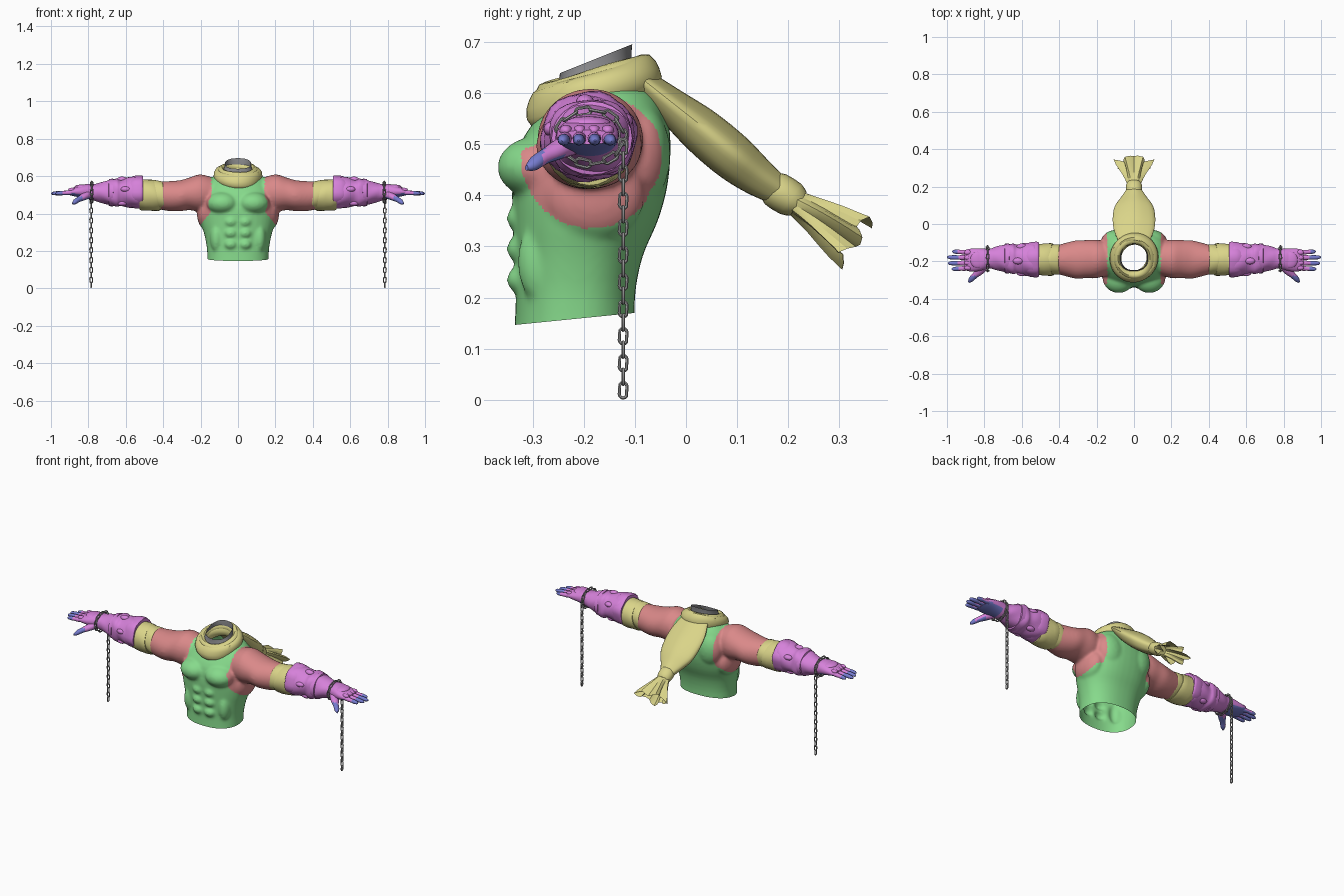
import bpy, bmesh, math
from mathutils import Vector, Matrix

if "Cube" in bpy.data.objects:
    bpy.data.objects.remove(bpy.data.objects["Cube"])

def mat(name, r, g, b):
    m = bpy.data.materials.new(name)
    m.diffuse_color = (r, g, b, 1)
    m.use_nodes = True
    m.node_tree.nodes["Principled BSDF"].inputs["Base Color"].default_value = m.diffuse_color
    return m

GREEN = mat("shirt_green", .24, .70, .26)
RED = mat("sleeve_red", .70, .25, .25)
PINK = mat("glove_pink", .67, .22, .70)
YELLOW = mat("cloth_yellow", .70, .66, .25)
BLUE = mat("finger_blue", .18, .20, .62)
GREY = mat("neck_grey", .25, .25, .26)
STEEL = mat("chain_grey", .32, .32, .32)
X, Y, Z = Vector((1, 0, 0)), Vector((0, 1, 0)), Vector((0, 0, 1))

def catmull(secs, k):
    """Resample section tuples along a smooth curve."""
    out, n = [], len(secs)
    for i in range(n - 1):
        q = [secs[max(i - 1, 0)], secs[i], secs[i + 1], secs[min(i + 2, n - 1)]]
        for j in range(k):
            t = j / k
            out.append([.5 * (2 * b + (c - a) * t + (2 * a - 5 * b + 4 * c - d) * t * t
                              + (3 * b - a - 3 * c + d) * t ** 3) for a, b, c, d in zip(*q)])
    return out + [list(secs[-1])]

def loft(bm, secs, u, v, n=24, k=3, power=2.0, caps=True, wobble=None):
    """Skin sections (x, y, z, half size along u, half size along v)."""
    rings = []
    for x, y, z, a, b in catmull(secs, k):
        ring = []
        for i in range(n):
            t = 2 * math.pi * i / n
            c, s = math.cos(t), math.sin(t)
            f = wobble(t, x, y) if wobble else 1
            c = math.copysign(abs(c) ** (2 / power), c) * a * f
            s = math.copysign(abs(s) ** (2 / power), s) * b * f
            ring.append(bm.verts.new(Vector((x, y, z)) + u * c + v * s))
        rings.append(ring)
    for p, q in zip(rings, rings[1:]):
        for i in range(n):
            bm.faces.new((p[i], p[(i + 1) % n], q[(i + 1) % n], q[i]))
    if caps:
        bm.faces.new(rings[0])
        bm.faces.new(rings[-1])
    return rings

def ball(bm, c, r):
    bmesh.ops.create_uvsphere(bm, u_segments=20, v_segments=12, radius=1,
                              matrix=Matrix.Translation(c) @ Matrix.Diagonal((*r, 1)))

def finish(name, bm, mats, rule=None, mirror=False, angle=40):
    bmesh.ops.recalc_face_normals(bm, faces=bm.faces)
    bm.normal_update()
    if rule:
        for f in bm.faces:
            f.material_index = rule(f.calc_center_median(), f.normal)
    me = bpy.data.meshes.new(name)
    bm.to_mesh(me)
    bm.free()
    for m in mats:
        me.materials.append(m)
    ob = bpy.data.objects.new(name, me)
    bpy.context.collection.objects.link(ob)
    if mirror:
        ob.modifiers.new("mirror", 'MIRROR').use_clip = False
    bpy.ops.object.select_all(action='DESELECT')
    ob.select_set(True)
    bpy.context.view_layer.objects.active = ob
    bpy.ops.object.shade_smooth_by_angle(angle=math.radians(angle))
    return ob

# --- torso, neck and sleeves blended into one skin ---
bm = bmesh.new()
trunk = [(.10, .165, -.338, -.10), (.20, .165, -.333, -.10), (.28, .178, -.335, -.085),
         (.35, .198, -.338, -.055), (.42, .205, -.34, -.036), (.50, .195, -.325, -.03),
         (.56, .17, -.285, -.038), (.60, .13, -.255, -.06), (.64, .074, -.247, -.105),
         (.74, .072, -.242, -.10)]
loft(bm, [(0, (f + b) / 2, z, w, (b - f) / 2) for z, w, f, b in trunk], X, Y, n=40, power=2.3)
arm = [(.13, -.185, .505, .085, .085), (.20, -.187, .51, .103, .10), (.26, -.188, .505, .102, .087),
       (.31, -.19, .495, .103, .083), (.37, -.19, .493, .088, .080), (.43, -.19, .497, .074, .073),
       (.50, -.19, .50, .068, .068), (.56, -.19, .505, .06, .06)]
for s in (1, -1):
    loft(bm, [(s * a[0], *a[1:]) for a in arm], Y, Z, n=28)
    ball(bm, (s * .082, -.285, .455), (.088, .085, .062))       # chest
    ball(bm, (s * .09, -.09, .48), (.085, .06, .10))            # shoulder blade
    ball(bm, (s * .165, -.18, .40), (.055, .10, .09))           # flank
    for z in (.355, .295, .235):
        ball(bm, (s * .038, -.315, z), (.038, .037, .03))       # stomach
    ball(bm, (s * .115, -.285, .27), (.035, .045, .08))
src = finish("body_source", bm, [GREEN])
rm = src.modifiers.new("remesh", 'REMESH')
rm.mode, rm.voxel_size = 'VOXEL', .0065
bpy.context.view_layer.update()
ev = src.evaluated_get(bpy.context.evaluated_depsgraph_get())
bm = bmesh.new()
bm.from_mesh(ev.to_mesh())
ev.to_mesh_clear()
bpy.data.objects.remove(src)
for _ in range(7):
    bmesh.ops.smooth_vert(bm, verts=bm.verts, factor=.5, use_axis_x=True, use_axis_y=True, use_axis_z=True)
# open hem and open neck
for co, no in (((0, -.22, .158), (0, .1, -1)), ((0, -.17, .670), (0, -.4, 1))):
    bmesh.ops.bisect_plane(bm, geom=bm.verts[:] + bm.edges[:] + bm.faces[:],
                           plane_co=co, plane_no=no, clear_outer=True)

def body_rule(c, n):
    if abs(c.x) < .1 and c.z > .632 + .4 * (c.y + .17):
        return 2
    oval = ((c.y + .185) / .137) ** 2 + ((c.z - .475) / .14) ** 2 < 1
    return 1 if abs(c.x) > .235 or (oval and abs(c.x) > .143) else 0

finish("body", bm, [GREEN, RED, GREY], body_rule, angle=60)

# --- scarf collar: two tilted fabric rolls ---
def roll(bm, R, zc, tilt, rh, rv, ph, n=56, m=14):
    rings = []
    for i in range(n):
        a = 2 * math.pi * i / n
        y = R * math.sin(a) * 1.02
        row = []
        for j in range(m):
            t = 2 * math.pi * j / m
            w = 1 + .07 * math.sin(3 * t + 2 * a + ph)
            rr = R + rh * w * math.cos(t)
            row.append(bm.verts.new((rr * math.cos(a), -.18 + rr * math.sin(a) * 1.02,
                                     zc + tilt * y + rv * w * math.sin(t))))
        rings.append(row)
    for i in range(n):
        p, q = rings[i], rings[(i + 1) % n]
        for j in range(m):
            bm.faces.new((p[j], p[(j + 1) % m], q[(j + 1) % m], q[j]))

bm = bmesh.new()
roll(bm, .099, .600, .32, .031, .042, 0)
roll(bm, .091, .622, .29, .021, .026, 2)
finish("scarf_collar", bm, [YELLOW])

# --- scarf tail, knot and pleated end ---
N = Vector((0, .58, .81))
bm = bmesh.new()
loft(bm, [(0, -.09, .625, .085, .025), (0, -.03, .575, .108, .035), (0, .03, .525, .113, .045),
          (0, .09, .475, .102, .046), (0, .14, .435, .068, .038), (0, .185, .405, .038, .028)],
     X, N, n=32, k=4, wobble=lambda t, x, y: 1 + .03 * math.sin(5 * t))
finish("scarf_tail", bm, [YELLOW])
bm = bmesh.new()
loft(bm, [(0, .165, .42, .036, .028), (0, .175, .412, .043, .036),
          (0, .205, .393, .043, .036), (0, .22, .383, .036, .028)], X, N, k=2)
finish("scarf_knot", bm, [YELLOW])
bm = bmesh.new()
rings = loft(bm, [(0, .20, .395, .032, .022), (0, .26, .36, .055, .034), (0, .33, .312, .092, .05)],
             X, N, n=28, caps=False, wobble=lambda t, x, y: 1 + .22 * math.sin(7 * t) * min(1, (y - .19) / .1))
for i, v in enumerate(rings[-1]):
    v.co += Vector((0, .8, -.58)) * (.014 * math.cos(i * .9))
finish("scarf_end", bm, [YELLOW], angle=25)

# --- elbow wraps, slanted bands ---
bm = bmesh.new()
for x0, x1, g, sl in ((.395, .455, .004, .12), (.435, .54, .009, .2)):
    rings = loft(bm, [(x0, -.19, .497, .077, .073), (x0 + .008, -.19, .497, .077 + g, .073 + g),
                      (x1 - .008, -.19, .50, .073 + g, .074 + g), (x1, -.19, .50, .068, .07)],
                 Y, Z, n=28, wobble=lambda t, x, y: 1 + .02 * math.sin(4 * t + 60 * x))
    for r in rings:
        for v in r:
            v.co.x += (v.co.z - .5) * sl
finish("elbow_wrap", bm, [YELLOW], mirror=True)

# --- gauntlet with palm ---
bm = bmesh.new()
loft(bm, [(.52, -.19, .515, .075, .074), (.535, -.19, .515, .088, .084), (.58, -.189, .513, .086, .080),
          (.625, -.187, .512, .077, .071), (.65, -.186, .512, .083, .077), (.69, -.184, .512, .073, .066),
          (.73, -.183, .512, .063, .054), (.77, -.185, .513, .053, .044), (.80, -.188, .518, .056, .041),
          (.84, -.192, .518, .061, .033), (.88, -.193, .516, .060, .023), (.905, -.193, .514, .053, .014)],
     Y, Z, n=32, k=4, power=2.2,
     wobble=lambda t, x, y: 1 + (.035 * math.sin(4 * t + 45 * x) if x < .76 else 0))
finish("gauntlet", bm, [PINK, BLUE], lambda c, n: int(c.x > .80 and n.z < -.55), mirror=True)
# flared cuff, forearm strap and hand guard
bm = bmesh.new()
loft(bm, [(.508, -.19, .515, .080, .076), (.512, -.19, .515, .094, .088), (.55, -.19, .515, .093, .087),
          (.575, -.19, .514, .084, .078)], Y, Z, n=28, wobble=lambda t, x, y: 1 + .03 * math.sin(6 * t))
loft(bm, [(.665, -.185, .512, .07, .065), (.668, -.185, .512, .081, .075), (.69, -.184, .512, .079, .072),
          (.693, -.184, .512, .07, .062)], Y, Z, k=1)
ball(bm, (.835, -.192, .541), (.04, .045, .014))
for y in (-.235, -.208, -.180, -.153):
    ball(bm, (.888, y, .527), (.02, .0125, .011))
for i in range(5):                                             # cloth folds
    a = .5 + i * 1.2
    ball(bm, (.60 + .02 * (i % 2), -.188 + .075 * math.cos(a), .513 + .07 * math.sin(a)), (.028, .018, .015))
finish("gauntlet_trim", bm, [PINK], mirror=True)

# --- fingers and thumb: covered on the back, bare below and at the tips ---
bm = bmesh.new()
for y, tip in ((-.235, .975), (-.208, .995), (-.180, 1.0), (-.153, .972)):
    L = tip - .875
    loft(bm, [(.875 + L * f, y + (y + .193) * .15 * f, .513 - .006 * f, r, r * .95)
              for f, r in ((0, .012), (.3, .0135), (.5, .0115), (.7, .012), (.92, .009), (1, .002))],
         Y, Z, n=12, k=3)
finish("finger", bm, [PINK, BLUE], lambda c, n: int(c.x > .94 or n.z < -.35), mirror=True)
bm = bmesh.new()
loft(bm, [(.79, -.215, .505, .022, .024), (.825, -.25, .49, .023, .02), (.85, -.275, .477, .016, .016),
          (.872, -.297, .463, .014, .0145), (.885, -.312, .454, .004, .005)],
     Vector((.66, .75, 0)), Z, n=14)
finish("thumb", bm, [PINK, BLUE], lambda c, n: int(c.y < -.278 or (c.y < -.24 and n.z < -.6)), mirror=True)

# --- chain: wrist loop plus hanging length ---
def link(bm, pos, t, s):
    t, s = t.normalized(), s.normalized()
    up, rings = t.cross(s), []
    for i in range(12):
        a = 2 * math.pi * i / 12
        c, d = math.cos(a), math.sin(a)
        core = t * (.0075 * math.copysign(1, c) + .0075 * c) + s * (.0075 * d)
        out = (t * c + s * d)
        rings.append([bm.verts.new(pos + core + out * (.0033 * math.cos(b)) + up * (.0033 * math.sin(b)))
                      for b in [math.pi * (.25 + .333 * j) for j in range(6)]])
    for i in range(12):
        p, q = rings[i], rings[(i + 1) % 12]
        for j in range(6):
            bm.faces.new((p[j], p[(j + 1) % 6], q[(j + 1) % 6], q[j]))

bm = bmesh.new()
for i in range(19):
    link(bm, Vector((.785, -.123, .0185 + .0265 * i)), Z, X if i % 2 else Y)
for i in range(14):
    a = 2 * math.pi * i / 14
    rad = Vector((0, math.cos(a), math.sin(a)))
    link(bm, Vector((.782, -.187 + .063 * rad.y, .514 + .052 * rad.z)),
         Vector((0, -.063 * rad.z, .052 * rad.y)), X if i % 2 else rad)
finish("chain", bm, [STEEL], mirror=True)
